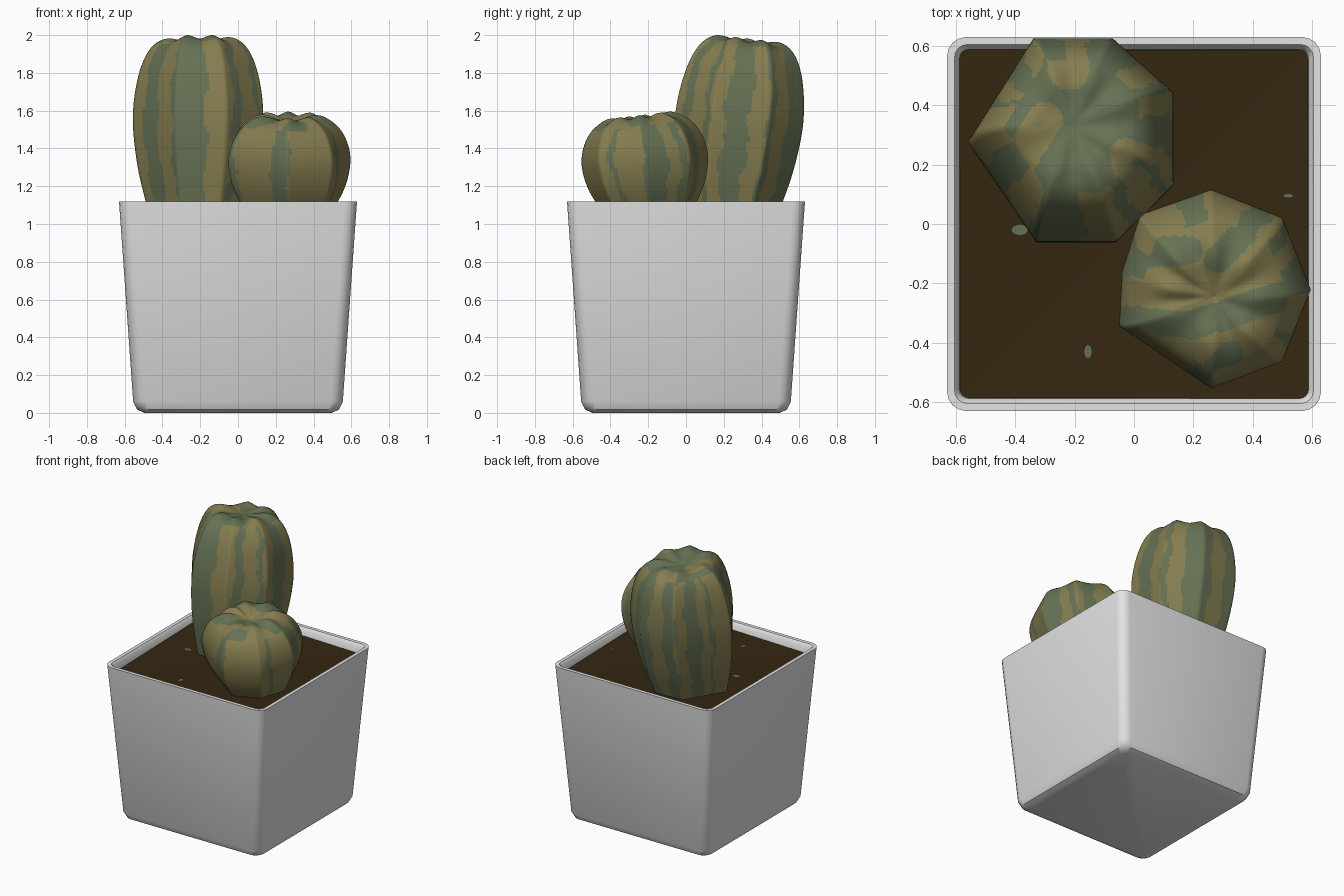
import bpy, bmesh, math
from mathutils import Vector

if "Cube" in bpy.data.objects:
    bpy.data.objects.remove(bpy.data.objects["Cube"])


def material(name, rgb):
    m = bpy.data.materials.new(name)
    m.diffuse_color = (*rgb, 1)
    m.use_nodes = True
    m.node_tree.nodes["Principled BSDF"].inputs["Base Color"].default_value = m.diffuse_color
    return m


WHITE = material("pot white", (0.78, 0.78, 0.78))
BROWN = material("soil brown", (0.036, 0.020, 0.006))
OLIVE = material("cactus olive", (0.235, 0.205, 0.080))
GREEN = material("cactus green", (0.130, 0.165, 0.088))


def make(name, bm, mats, angle=None):
    me = bpy.data.meshes.new(name)
    bm.to_mesh(me)
    bm.free()
    ob = bpy.data.objects.new(name, me)
    bpy.context.collection.objects.link(ob)
    for m in mats:
        me.materials.append(m)
    if angle:
        bpy.ops.object.select_all(action='DESELECT')
        ob.select_set(True)
        bpy.context.view_layer.objects.active = ob
        bpy.ops.object.shade_smooth_by_angle(angle=math.radians(angle))
    return ob


def skin(bm, rings):
    """Join closed rings with quads; returns the vertex rings."""
    vs = [[bm.verts.new(p) for p in r] for r in rings]
    n = len(vs[0])
    for a, b in zip(vs, vs[1:]):
        for j in range(n):
            k = (j + 1) % n
            bm.faces.new((a[j], a[k], b[k], b[j]))
    return vs


# Pot: tapered rounded square with a thin rim
def rounded_square(half, radius, z, steps=4):
    pts = []
    for q in range(4):
        cx = (half - radius) * (1 if q in (0, 3) else -1)
        cy = (half - radius) * (1 if q < 2 else -1)
        for i in range(steps + 1):
            t = math.radians(90 * q + 90 * i / steps)
            pts.append((cx + radius * math.cos(t), cy + radius * math.sin(t), z))
    return pts


bm = bmesh.new()
profile = [(0.495, 0.05, 0), (0.535, 0.06, 0.018), (0.555, 0.065, 0.06),
           (0.63, 0.065, 1.12), (0.605, 0.045, 1.12), (0.588, 0.03, 1.10), (0.585, 0.03, 1.02)]
vs = skin(bm, [rounded_square(h, r, z) for h, r, z in profile])
bm.faces.new(vs[0][::-1])
make("pot", bm, [WHITE], 40)


# Soil: two triangles folded slightly along the diagonal
def soil_z(x, y):
    return 1.055 + 0.025 * abs(y - x) / 1.18


bm = bmesh.new()
c = [bm.verts.new((x, y, soil_z(x, y))) for x, y in
     ((-.59, -.59), (.59, -.59), (.59, .59), (-.59, .59))]
bm.faces.new((c[0], c[1], c[2]))
bm.faces.new((c[0], c[2], c[3]))
make("soil", bm, [BROWN])

# Small green flecks lying on the soil
bm = bmesh.new()
for x, y, rx, ry in ((-.385, -.02, .03, .02), (-.155, -.43, .015, .025), (.52, .095, .018, .008)):
    bm.faces.new([bm.verts.new((x + rx * math.cos(t), y + ry * math.sin(t), soil_z(x, y) + .006))
                  for t in (i * math.tau / 8 for i in range(8))])
make("soil_flecks", bm, [GREEN])


def spline(pts, steps):
    """Catmull-Rom through 2D points."""
    out = []
    p = [pts[0]] + pts + [pts[-1]]
    for i in range(1, len(p) - 2):
        for k in range(steps):
            t = k / steps
            out.append(tuple(0.5 * (2 * b + (d - a) * t + (2 * a - 5 * b + 4 * d - e) * t * t
                                    + (3 * b - a - 3 * d + e) * t ** 3)
                             for a, b, d, e in zip(p[i - 1], p[i], p[i + 1], p[i + 2])))
    return out + [pts[-1]]


def near_segment(x, y, seg):
    ax, ay, bx, by, w = seg
    a, d, p = Vector((ax, ay)), Vector((bx - ax, by - ay)), Vector((x, y))
    t = max(0, min(1, (p - a).dot(d) / d.length_squared))
    return (p - a - d * t).length < w


def cactus(name, centre, section, prof, top, tilt, stripes, cap_s, cap_z, patches, patch_mat):
    """Faceted bulb with stripes by direction and patches over the crown."""
    cx, cy = centre
    dirs = []
    sub = 18
    for (x0, y0), (x1, y1) in zip(section, section[1:] + section[:1]):
        for i in range(sub):
            t = i / sub
            # ribs: higher at the corners, lower between
            dirs.append((x0 + (x1 - x0) * t - cx, y0 + (y1 - y0) * t - cy, math.cos(math.tau * t)))
    pr = spline(prof, 7)
    zmid = max(prof, key=lambda p: p[0])[1]
    rings = []
    for s, z in pr:
        s = max(s, 0.01)
        rip = 0.010 * max(0, 1 - abs(s - 0.5) / 0.4) if z > zmid else 0
        rings.append([Vector((cx + dx * s, cy + dy * s + tilt * (z - zmid),
                              z - tilt * dy * s + rip * r)) for dx, dy, r in dirs])
    zmax = max(v.z for r in rings for v in r)
    for r in rings:
        for v in r:
            v.z = 1 + (v.z - 1) * (top - 1) / (zmax - 1)
    bm = bmesh.new()
    vs = skin(bm, rings)
    bm.faces.new(vs[0][::-1])
    bm.faces.new(vs[-1])
    n = len(dirs)
    bm.faces.ensure_lookup_table()
    for k in range((len(pr) - 1) * n):
        f = bm.faces[k]
        i, j = divmod(k, n)
        s, z = pr[i]
        p = f.calc_center_median()
        if z > cap_z and s < cap_s:
            hit = any(near_segment(p.x, p.y, g) for g in patches)
            f.material_index = patch_mat if hit else 1 - patch_mat
        else:
            a = math.degrees(math.atan2(dirs[j][0], -dirs[j][1]))
            a += 2 * math.sin(17 * z + a / 15) + 1.0 * math.sin(43 * z + a / 9)
            f.material_index = int(any((a - lo) % 360 < hi - lo for lo, hi in stripes))
    bm.faces[-1].material_index = bm.faces[-3].material_index
    make(name, bm, [OLIVE, GREEN], 70)


# Tall cactus at the back left, leaning back
cactus("tall_cactus", (-.21, .275),
       [(-.33, -.06), (-.06, -.06), (.132, .13), (.132, .43), (-.07, .61), (-.34, .61), (-.555, .27)],
       [(.72, 1.0), (.81, 1.12), (.93, 1.3), (1, 1.5), (.99, 1.65), (.91, 1.8), (.79, 1.9),
        (.64, 1.955), (.45, 1.975), (.25, 1.965), (0, 1.955)],
       2.0, 0.12,
       [(-27, 6), (30, 40), (57, 63), (76, 98), (113, 120), (136, 167), (185, 201),
        (212, 230), (243, 249), (284, 310)],
       0.68, 1.9,
       [(-.22, .62, -.22, .52, .07), (-.30, .35, -.42, .17, .06),
        (-.03, .24, 0, .05, .05), (-.47, .42, -.4, .5, .05)], 0)

# Round cactus at the front right, leaning forward
cactus("round_cactus", (.27, -.22),
       [(.26, -.55), (.5, -.46), (.595, -.22), (.5, .02), (.26, .115), (.02, .03),
        (-.04, -.16), (-.05, -.34)],
       [(.6, 1.02), (.8, 1.12), (.94, 1.22), (1, 1.33), (.96, 1.42), (.83, 1.5), (.62, 1.55),
        (.42, 1.565), (.2, 1.55), (0, 1.535)],
       1.595, -0.12,
       [(-82, -66), (-21, -2), (53, 60), (88, 112), (125, 134), (143, 158), (185, 203), (236, 256)],
       0.78, 1.45,
       [(-.06, -.32, .2, -.34, .045), (.2, -.34, .62, -.2, .05), (-.03, -.1, .18, -.09, .05),
        (.28, -.12, .43, .03, .045), (.21, -.55, .33, -.43, .04)], 1)
